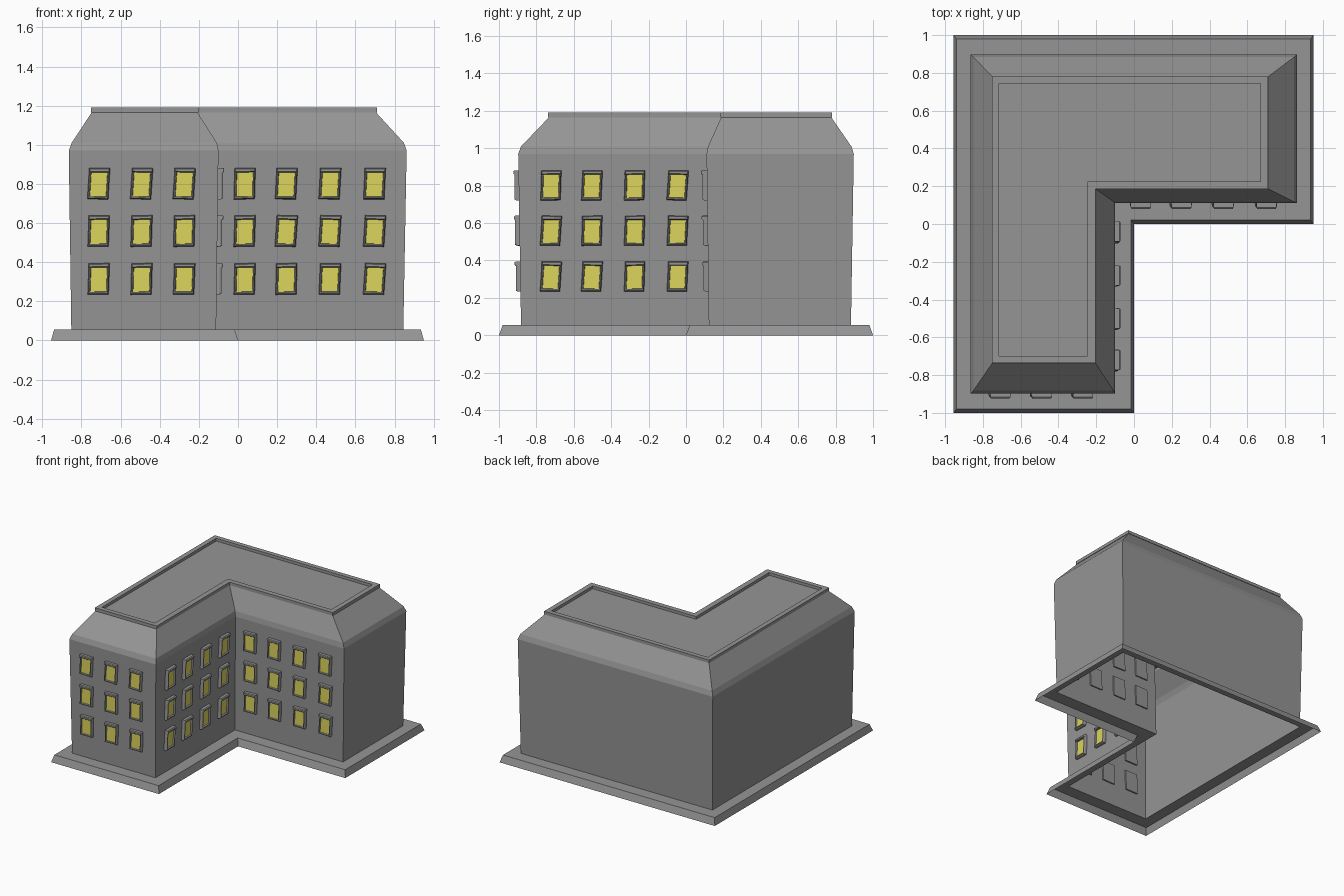
import bpy
import bmesh
import random
from math import radians
from mathutils import Matrix, Vector

random.seed(4)
if "Cube" in bpy.data.objects:
    bpy.data.objects.remove(bpy.data.objects["Cube"], do_unlink=True)


def material(name, rgb):
    mat = bpy.data.materials.new(name)
    mat.use_nodes = True
    mat.diffuse_color = (*rgb, 1)
    mat.node_tree.nodes["Principled BSDF"].inputs["Base Color"].default_value = (*rgb, 1)
    return mat


stone = material("grey stone", (0.30, 0.30, 0.30))
glow = material("yellow window light", (0.72, 0.66, 0.11))


def loft(name, rings, cap_start=False, cap_end=False, end_material=0):
    """Join rings of points with quads, optionally closing either end."""
    bm = bmesh.new()
    loops = [[bm.verts.new(p) for p in ring] for ring in rings]
    for a, b in zip(loops, loops[1:]):
        for i in range(len(a)):
            j = (i + 1) % len(a)
            bm.faces.new((a[i], a[j], b[j], b[i]))
    if cap_start:
        bm.faces.new(loops[0][::-1])
    if cap_end:
        bm.faces.new(loops[-1]).material_index = end_material
    mesh = bpy.data.meshes.new(name)
    bm.to_mesh(mesh)
    bm.free()
    mesh.materials.append(stone)
    mesh.materials.append(glow)
    obj = bpy.data.objects.new(name, mesh)
    bpy.context.collection.objects.link(obj)
    return obj


def ell(z, left, front, right, back, inner_x, inner_y):
    """L-shaped outline with its notch at the front right."""
    return [(left, front, z), (inner_x, front, z), (inner_x, inner_y, z),
            (right, inner_y, z), (right, back, z), (left, back, z)]


def rect(y, width, height):
    """Upright rectangle facing -y, leaning slightly to one side."""
    w, h = width / 2, height / 2
    return [(x + 0.05 * z, y, z) for x, z in ((-w, -h), (w, -h), (w, h), (-w, h))]


# Building shell, open underneath
wall_foot = ell(0.055, -0.852, -0.882, 0.845, 0.882, -0.112, 0.122)
wall_head = ell(0.97, -0.865, -0.897, 0.862, 0.897, -0.10, 0.11)
eaves = ell(1.01, -0.85, -0.882, 0.848, 0.884, -0.108, 0.118)
roof_edge = ell(1.165, -0.748, -0.733, 0.706, 0.777, -0.207, 0.188)

loft("base_ledge", [ell(0, -0.955, -1, 0.95, 1, 0, 0),
                    ell(0.055, -0.94, -0.98, 0.935, 0.98, -0.017, 0.02),
                    wall_foot])
loft("walls", [wall_foot, wall_head])
loft("sloped_roof", [wall_head, eaves, roof_edge])

# Parapet around the sunken flat roof
deck = (-0.714, -0.70, 0.67, 0.744, -0.246, 0.224)
loft("parapet_and_deck", [roof_edge,
                          ell(1.165, -0.752, -0.737, 0.71, 0.781, -0.203, 0.184),
                          ell(1.19, -0.752, -0.737, 0.71, 0.781, -0.203, 0.184),
                          ell(1.19, *deck), ell(1.168, *deck)], cap_end=True)


# Windows: tapered frame, recessed lit pane and a small hood
def window(name, place, turn):
    tilt = Matrix.Rotation(radians(random.uniform(-1.5, 1.5)), 4, "Y")
    matrix = Matrix.Translation(place) @ Matrix.Rotation(radians(turn), 4, "Z") @ tilt
    frame = loft(name + "_window",
                 [rect(0.012, 0.108, 0.158), rect(-0.014, 0.106, 0.156),
                  rect(-0.024, 0.096, 0.146), rect(-0.024, 0.086, 0.132),
                  rect(-0.012, 0.082, 0.128)], True, True, 1)
    hood = loft(name + "_window_hood",
                [rect(0, 0.108, 0.022), rect(-0.024, 0.106, 0.022),
                 rect(-0.031, 0.098, 0.012)], True, True)
    frame.matrix_world = matrix
    hood.matrix_world = matrix @ Matrix.Translation((0.003, 0, 0.07))


for row, z in enumerate((0.313, 0.558, 0.80)):
    lean = 0.013 * (z - 0.055) / 0.915
    for x in (-0.712, -0.493, -0.275):
        window("front_wing", Vector((x, -0.882 - lean, z)), 0)
    for x in (0.034, 0.247, 0.47, 0.698):
        window("rear_wing", Vector((x, 0.122 - lean, z)), 0)
    for y in (-0.722, -0.503, -0.275, -0.045):
        window("courtyard", Vector((-0.112 + lean, y, z)), 90)
